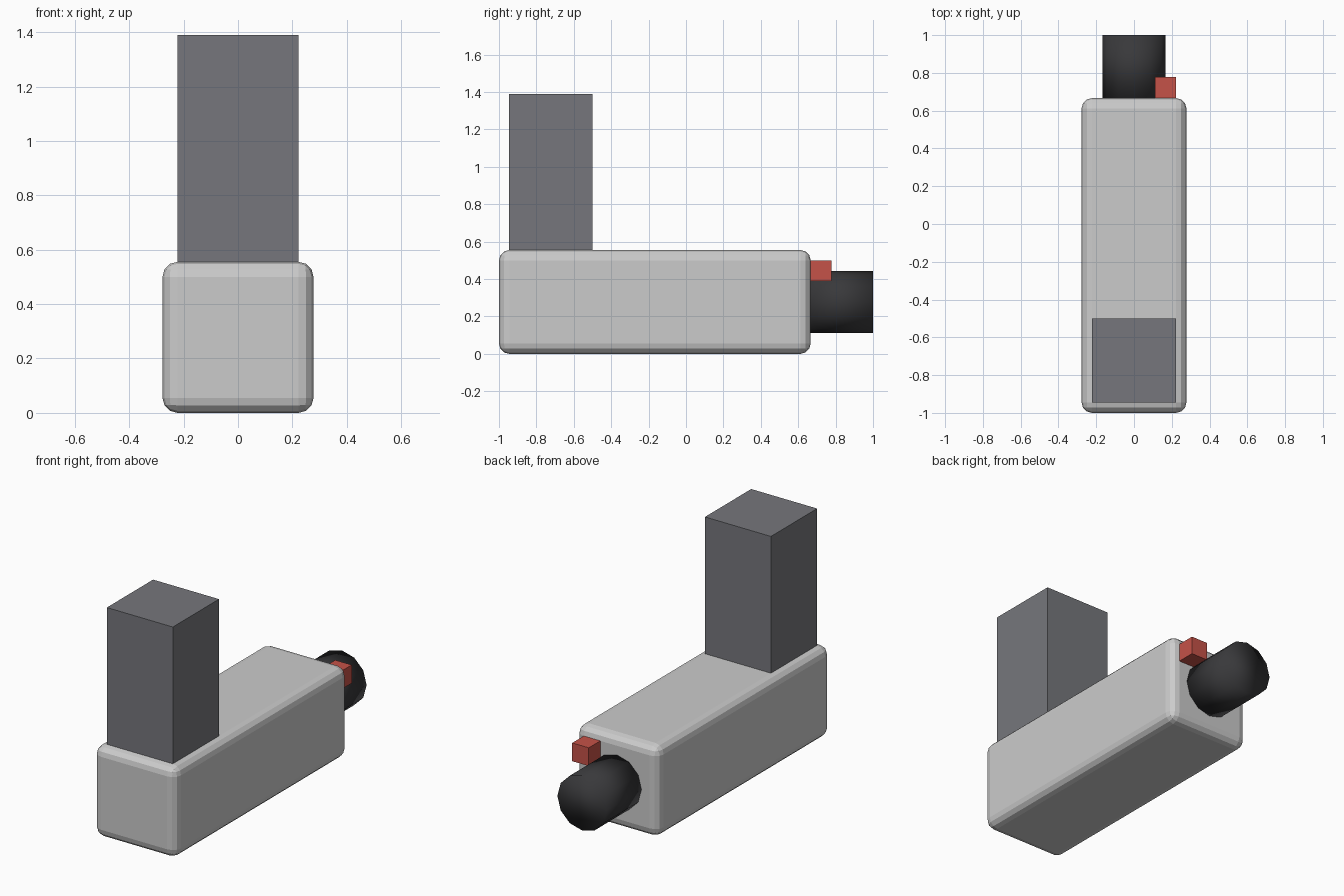
import bpy, math

if "Cube" in bpy.data.objects:
    bpy.data.objects.remove(bpy.data.objects["Cube"])

U = 2 / 7.2  # design unit


def material(name, rgb):
    m = bpy.data.materials.new(name)
    m.diffuse_color = (*rgb, 1)
    m.use_nodes = True
    m.node_tree.nodes["Principled BSDF"].inputs["Base Color"].default_value = m.diffuse_color
    return m


def box(name, lo, hi, mat):
    centre = [(a + b) / 2 for a, b in zip(lo, hi)]
    bpy.ops.mesh.primitive_cube_add(size=1, location=centre)
    ob = bpy.context.object
    ob.name = name
    ob.scale = [b - a for a, b in zip(lo, hi)]
    bpy.ops.object.transform_apply(location=False, rotation=False, scale=True)
    ob.data.materials.append(mat)
    return ob


light_grey = material("light grey", (0.60, 0.60, 0.60))
slate = material("slate grey", (0.18, 0.183, 0.20))
black = material("black", (0.04, 0.04, 0.043))
red = material("red", (0.56, 0.085, 0.065))

# Long rounded body
body = box("body", (-U, -1, 0), (U, -1 + 6 * U, 2 * U), light_grey)
bevel = body.modifiers.new("rounded edges", "BEVEL")
bevel.width = 0.2 * U
bevel.segments = 3

# Upright block at the front end
box("upright_block", (-0.8 * U, -0.945, 2 * U), (0.8 * U, -0.5, 5 * U), slate)

# Barrel on the back end
y0 = -1 + 6 * U
bpy.ops.mesh.primitive_cylinder_add(vertices=12, radius=0.6 * U, depth=1 - y0,
                                    location=(0, (1 + y0) / 2, U),
                                    rotation=(math.pi / 2, 0, 0))
barrel = bpy.context.object
barrel.name = "barrel"
barrel.data.materials.append(black)
bpy.ops.object.shade_smooth()

# Small red marker beside the barrel
box("red_marker", (0.4 * U, y0, 1.4 * U), (0.8 * U, y0 + 0.4 * U, 1.8 * U), red)
